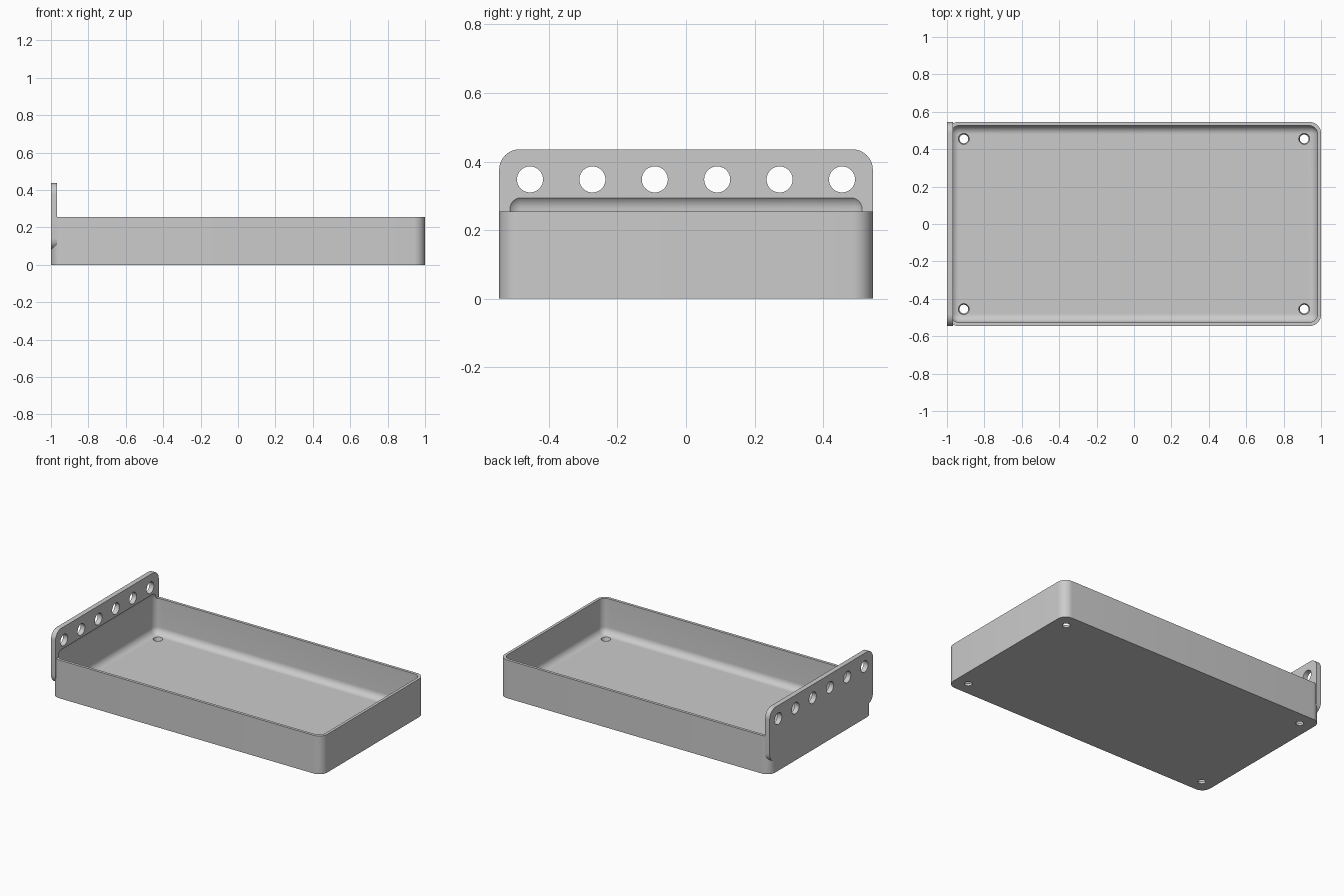
import bpy, bmesh, math
from mathutils import Matrix, Vector

if "Cube" in bpy.data.objects:
    bpy.data.objects.remove(bpy.data.objects["Cube"])

L, W, H = 1.0, 0.545, 0.255        # half length, half width, tray height
WALL, PLATE = 0.019, 0.033         # wall and end plate thickness
PLATE_LOW, PLATE_TOP = 0.08, 0.436

grey = bpy.data.materials.new("plain_grey")
grey.use_nodes = True
grey.diffuse_color = (0.6, 0.6, 0.6, 1)
grey.node_tree.nodes["Principled BSDF"].inputs["Base Color"].default_value = (0.6, 0.6, 0.6, 1)


def finish(name, bm):
    bmesh.ops.recalc_face_normals(bm, faces=bm.faces)
    mesh = bpy.data.meshes.new(name)
    bm.to_mesh(mesh)
    bm.free()
    mesh.materials.append(grey)
    obj = bpy.data.objects.new(name, mesh)
    bpy.context.collection.objects.link(obj)
    return obj


def rounded_box(name, low, high, radius, axis=None, segments=10):
    """Box with edges along one axis rounded, or all edges if axis is None."""
    low, high = Vector(low), Vector(high)
    bm = bmesh.new()
    bmesh.ops.create_cube(bm, size=1)
    for v in bm.verts:
        v.co = (low + high) / 2 + v.co * (high - low)
    edges = [e for e in bm.edges if axis is None
             or abs((e.verts[0].co - e.verts[1].co).normalized()[axis]) > 0.9]
    bmesh.ops.bevel(bm, geom=edges, offset=radius, segments=segments,
                    profile=0.5, affect='EDGES', clamp_overlap=True)
    return finish(name, bm)


def drills(name, places, r1, r2, depth, turn=Matrix()):
    """Set of round cutters centred on the given places."""
    bm = bmesh.new()
    for p in places:
        bmesh.ops.create_cone(bm, cap_ends=True, segments=40, radius1=r1, radius2=r2,
                              depth=depth, matrix=Matrix.Translation(p) @ turn)
    return finish(name, bm)


def combine(target, other, operation):
    mod = target.modifiers.new(operation.lower(), 'BOOLEAN')
    mod.object, mod.operation, mod.solver = other, operation, 'EXACT'
    bpy.context.view_layer.objects.active = target
    bpy.ops.object.modifier_apply(modifier=mod.name)
    bpy.data.objects.remove(other)


# Tray body with rounded upright corners, joined to the tall end plate
tray = rounded_box("tray_with_end_plate", (-L, -W, 0), (L, W, H), 0.06, axis=2)
plate = rounded_box("end_plate", (-L, -W, PLATE_LOW), (PLATE - L, W, PLATE_TOP), 0.06, axis=0)
combine(tray, plate, 'UNION')

# Hollow with softly rounded edges, which also bites into the plate
hollow = rounded_box("hollow", (WALL - L, WALL - W, 0.02), (L - WALL, W - WALL, 0.307), 0.045)
combine(tray, hollow, 'DIFFERENCE')

# Four tapered screw holes in the floor
corners = [(sx * 0.91, sy * 0.455, 0.01) for sx in (-1, 1) for sy in (-1, 1)]
combine(tray, drills("floor_drills", corners, 0.022, 0.031, 0.03), 'DIFFERENCE')

# Row of six round holes through the plate
row = [(-L + PLATE / 2, (i - 2.5) * 0.182, 0.348) for i in range(6)]
turn = Matrix.Rotation(math.pi / 2, 4, 'Y')
combine(tray, drills("plate_drills", row, 0.038, 0.038, 0.1, turn), 'DIFFERENCE')

bpy.ops.object.select_all(action='DESELECT')
tray.select_set(True)
bpy.context.view_layer.objects.active = tray
bpy.ops.object.shade_smooth_by_angle(angle=math.radians(30))
